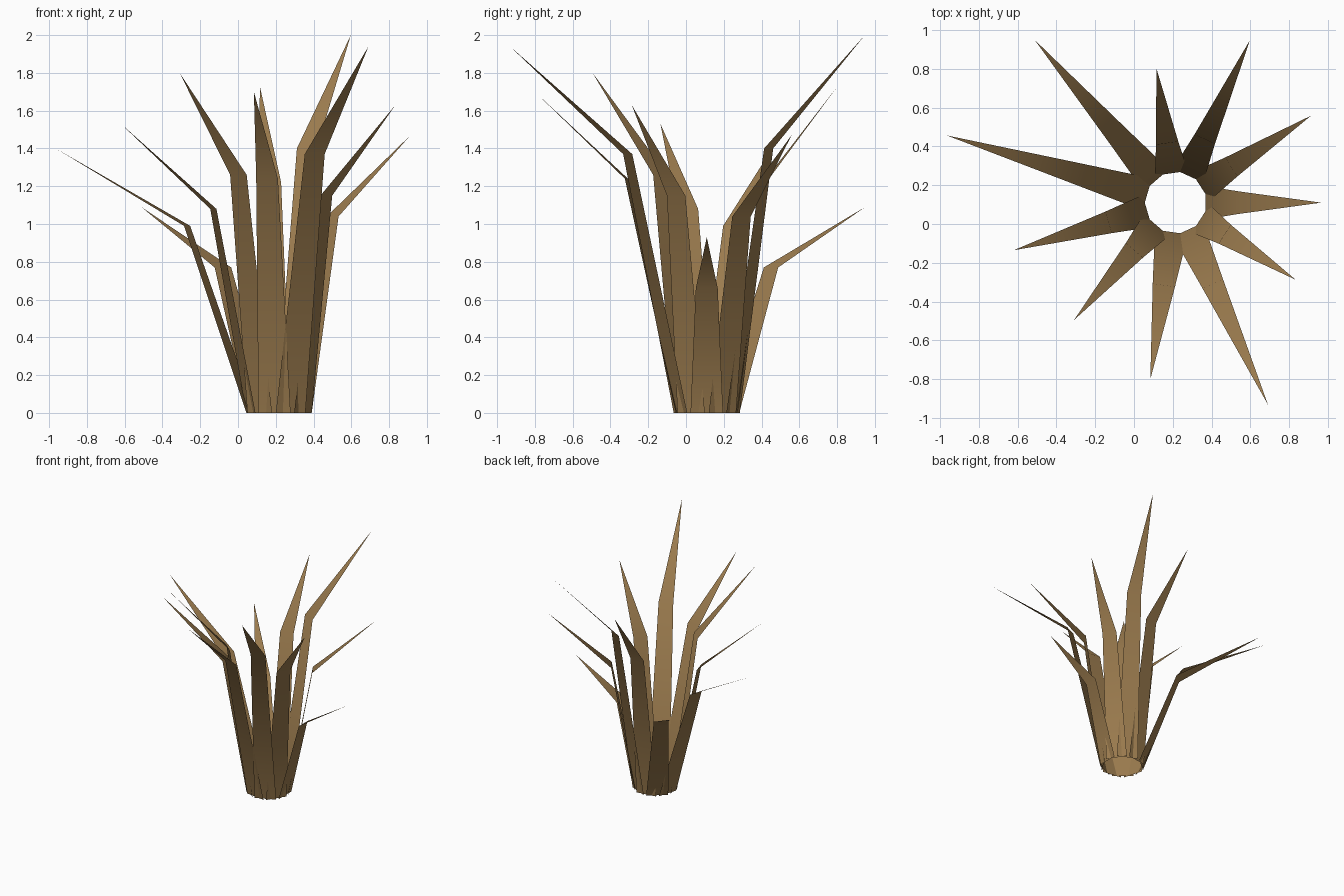
import bpy
import bmesh
from math import cos, sin, tau
from mathutils import Vector

cube = bpy.data.objects.get("Cube")
if cube:
    bpy.data.objects.remove(cube, do_unlink=True)

# Dry brown leaf colour
brown = bpy.data.materials.new("dry_brown")
brown.use_nodes = True
colour = (0.33, 0.20, 0.077, 1)
brown.diffuse_color = colour
bsdf = brown.node_tree.nodes["Principled BSDF"]
bsdf.inputs["Base Color"].default_value = colour
bsdf.inputs["Roughness"].default_value = 0.9

CENTRE = Vector((0.215, 0.11, 0))
BASE_RADIUS = 0.153
BASE_HALF = 0.086
BEND_HALF = 0.058

# Each blade: bend radius, bend height, tip radius, tip height
BLADES = [
    (0.325, 0.66, 0.75, 0.93),
    (0.34, 1.04, 0.83, 1.47),
    (0.36, 1.40, 0.92, 2.00),
    (0.31, 1.22, 0.70, 1.73),
    (0.45, 0.77, 1.11, 1.09),
    (0.505, 0.99, 1.23, 1.40),
    (0.36, 1.08, 0.87, 1.53),
    (0.325, 1.26, 0.80, 1.80),
    (0.43, 1.24, 0.92, 1.70),
    (0.46, 1.37, 1.145, 1.94),
    (0.30, 1.15, 0.735, 1.63),
]


def make_blade(index, bend_r, bend_z, tip_r, tip_z):
    """Flat tapering strip that leans outward, bends and ends in a point."""
    angle = index * tau / len(BLADES)
    out = Vector((cos(angle), sin(angle), 0))
    side = Vector((-sin(angle), cos(angle), 0))

    bm = bmesh.new()

    def point(radius, height, offset):
        return bm.verts.new(CENTRE + out * radius + side * offset + Vector((0, 0, height)))

    base = [point(BASE_RADIUS, 0, s * BASE_HALF) for s in (-1, 1)]
    bend = [point(bend_r, bend_z, s * BEND_HALF) for s in (-1, 1)]
    tip = point(tip_r, tip_z, 0)
    bm.faces.new((base[0], base[1], bend[1], bend[0]))
    bm.faces.new((bend[0], bend[1], tip))
    for face in bm.faces:
        face.smooth = True

    mesh = bpy.data.meshes.new("blade")
    bm.to_mesh(mesh)
    bm.free()
    mesh.materials.append(brown)
    blade = bpy.data.objects.new(f"grass_blade_{index + 1}", mesh)
    bpy.context.collection.objects.link(blade)


# Ring of evenly spaced blades
for i, dims in enumerate(BLADES):
    make_blade(i, *dims)
